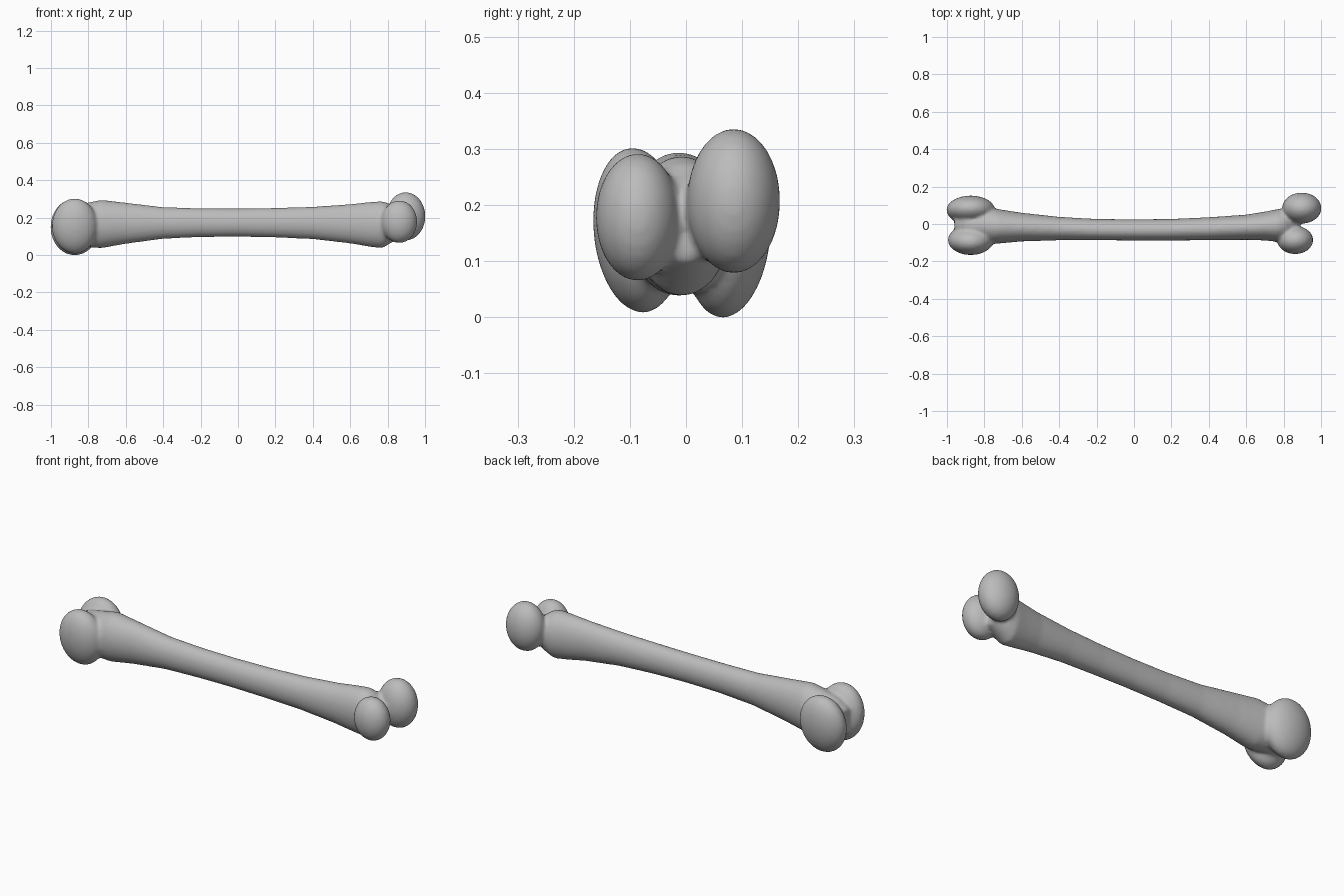
import bpy, bmesh, math
from mathutils import Matrix, Vector

cube = bpy.data.objects.get("Cube")
if cube:
    bpy.data.objects.remove(cube)

mat = bpy.data.materials.new("bone grey")
mat.use_nodes = True
grey = (0.5, 0.5, 0.5, 1)
mat.diffuse_color = grey
mat.node_tree.nodes["Principled BSDF"].inputs["Base Color"].default_value = grey

SIDES = 40
bm = bmesh.new()


def add_shaft(stations):
    """Loft elliptical rings: x, y min, y max, z min, z max."""
    rings = []
    for x, y0, y1, z0, z1 in stations:
        ring = []
        for i in range(SIDES):
            a = math.tau * i / SIDES
            ring.append(bm.verts.new((x, (y0 + y1) / 2 + (y1 - y0) / 2 * math.cos(a),
                                      (z0 + z1) / 2 + (z1 - z0) / 2 * math.sin(a))))
        rings.append(ring)
    for a, b in zip(rings, rings[1:]):
        for i in range(SIDES):
            j = (i + 1) % SIDES
            bm.faces.new((a[i], a[j], b[j], b[i]))
    bm.faces.new(rings[0])
    bm.faces.new(rings[-1])


def add_knob(centre, radii, tilt=0):
    """Ellipsoid, tilted around the length of the bone."""
    m = (Matrix.Translation(centre) @ Matrix.Rotation(math.radians(tilt), 4, 'X')
         @ Matrix.Diagonal(Vector(radii)).to_4x4())
    bmesh.ops.create_uvsphere(bm, u_segments=40, v_segments=24, radius=1, matrix=m)


# Shaft flaring towards both ends
add_shaft([
    (-0.96, -0.06, 0.06, 0.08, 0.22),
    (-0.90, -0.08, 0.07, 0.05, 0.26),
    (-0.78, -0.105, 0.085, 0.04, 0.285),
    (-0.73, -0.105, 0.08, 0.037, 0.295),
    (-0.60, -0.093, 0.06, 0.06, 0.28),
    (-0.40, -0.087, 0.038, 0.087, 0.256),
    (-0.20, -0.087, 0.027, 0.096, 0.25),
    (0.00, -0.088, 0.025, 0.098, 0.249),
    (0.20, -0.088, 0.027, 0.094, 0.252),
    (0.40, -0.087, 0.036, 0.085, 0.258),
    (0.60, -0.085, 0.05, 0.062, 0.272),
    (0.70, -0.088, 0.066, 0.045, 0.283),
    (0.77, -0.095, 0.08, 0.036, 0.288),
    (0.81, -0.09, 0.08, 0.06, 0.275),
    (0.88, -0.05, 0.05, 0.1, 0.22),
])

# Broad pair of knobs on the right end
add_knob((-0.873, -0.086, 0.155), (0.122, 0.079, 0.148), 5)
add_knob((-0.873, 0.075, 0.15), (0.13, 0.076, 0.152), -5)

# Uneven pair of knobs on the left end
add_knob((0.862, -0.086, 0.178), (0.096, 0.075, 0.114))
add_knob((0.897, 0.085, 0.207), (0.105, 0.083, 0.129))

bmesh.ops.recalc_face_normals(bm, faces=bm.faces)
mesh = bpy.data.meshes.new("bone")
bm.to_mesh(mesh)
bm.free()
mesh.materials.append(mat)
bone = bpy.data.objects.new("bone", mesh)
bpy.context.collection.objects.link(bone)

# Fuse the parts and soften the joins
remesh = bone.modifiers.new("fuse", 'REMESH')
remesh.mode = 'VOXEL'
remesh.voxel_size = 0.009
remesh.use_smooth_shade = True
soft = bone.modifiers.new("soften", 'SMOOTH')
soft.factor = 0.5
soft.iterations = 8
for p in mesh.polygons:
    p.use_smooth = True
